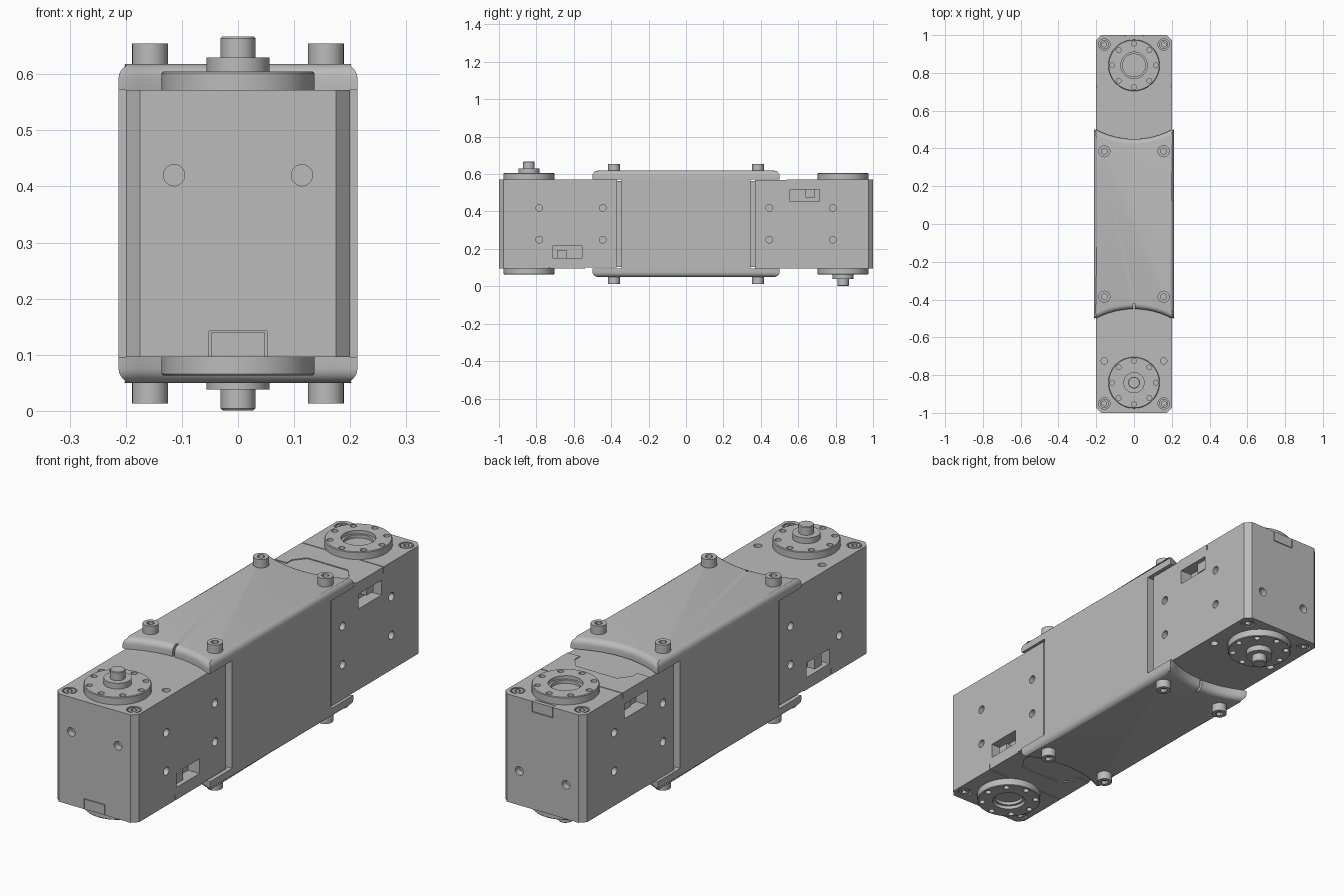
import bpy, bmesh
from math import pi, cos, sin, sqrt
from mathutils import Matrix, Vector

if "Cube" in bpy.data.objects:
    bpy.data.objects.remove(bpy.data.objects["Cube"], do_unlink=True)

MID = 0.334    # height of the centre line; parts are built around it
TOP = 0.238    # half height of an actuator body
AXIS_Y = -0.84  # rotation axis of the front actuator

grey = bpy.data.materials.new("light_grey")
grey.use_nodes = True
grey.diffuse_color = (0.5, 0.5, 0.5, 1)
grey.node_tree.nodes["Principled BSDF"].inputs["Base Color"].default_value = (0.5, 0.5, 0.5, 1)


def make(name, bm):
    bmesh.ops.recalc_face_normals(bm, faces=bm.faces)
    mesh = bpy.data.meshes.new(name)
    bm.to_mesh(mesh)
    bm.free()
    mesh.materials.append(grey)
    obj = bpy.data.objects.new(name, mesh)
    obj.location.z = MID
    bpy.context.scene.collection.objects.link(obj)
    return obj


def add_box(bm, lo, hi):
    lo, hi = Vector(lo), Vector(hi)
    m = Matrix.Translation((lo + hi) / 2) @ Matrix.Diagonal((*(hi - lo), 1))
    bmesh.ops.create_cube(bm, size=1, matrix=m)


def add_cyl(bm, loc, r, depth, axis="Z", n=24):
    turn = {"X": Matrix.Rotation(pi / 2, 4, "Y"), "Y": Matrix.Rotation(pi / 2, 4, "X"),
            "Z": Matrix.Identity(4)}[axis]
    bmesh.ops.create_cone(bm, cap_ends=True, segments=n, radius1=r, radius2=r,
                          depth=depth, matrix=Matrix.Translation(loc) @ turn)


def add_prism(bm, outline, z0, z1):
    face = bm.faces.new([bm.verts.new((x, y, z0)) for x, y in outline])
    up = bmesh.ops.extrude_face_region(bm, geom=[face])["geom"]
    bmesh.ops.translate(bm, vec=(0, 0, z1 - z0),
                        verts=[v for v in up if isinstance(v, bmesh.types.BMVert)])
    return [f for f in up if isinstance(f, bmesh.types.BMFace)][0]


def lathe(name, profile, y, side, n=48):
    bm = bmesh.new()
    verts = [bm.verts.new((r, 0, z)) for r, z in profile]
    edges = [bm.edges.new(p) for p in zip(verts, verts[1:])]
    bmesh.ops.spin(bm, geom=verts + edges, axis=(0, 0, 1), cent=(0, 0, 0),
                   angle=2 * pi, steps=n)
    bmesh.ops.remove_doubles(bm, verts=bm.verts, dist=1e-4)
    bmesh.ops.scale(bm, vec=(1, 1, side), verts=bm.verts)
    bmesh.ops.translate(bm, vec=(0, y, 0), verts=bm.verts)
    return make(name, bm)


def cut(obj, bm):
    cutter = make("cutter", bm)
    cutter.hide_render = True
    mod = obj.modifiers.new("cut", "BOOLEAN")
    mod.operation, mod.solver, mod.object = "DIFFERENCE", "EXACT", cutter
    bpy.context.view_layer.objects.active = obj
    bpy.ops.object.modifier_apply(modifier=mod.name)
    bpy.data.objects.remove(cutter, do_unlink=True)


def cut_box(obj, lo, hi):
    bm = bmesh.new()
    add_box(bm, lo, hi)
    cut(obj, bm)


def screw(name, x, y, z0, z1, r, socket):
    bm = bmesh.new()
    add_cyl(bm, (x, y, (z0 + z1) / 2), r, abs(z1 - z0))
    obj = make(name, bm)
    bm = bmesh.new()
    add_cyl(bm, (x, y, z1), socket, 0.03, n=6)
    cut(obj, bm)
    return obj


parts = []

# Actuator body with chamfered outer corners
bm = bmesh.new()
add_prism(bm, [(-.2, -.368), (-.2, -.975), (-.175, -1), (.175, -1), (.2, -.975), (.2, -.368)],
          -TOP, TOP)
body = make("actuator_body", bm)
parts.append(body)

# Mounting holes, connector slots and screw pockets
bm = bmesh.new()
for s in (-1, 1):
    for y in (-.785, -.445):
        for z in (-.085, .085):
            add_cyl(bm, (s * .2, y, z), .018, .06, "X")
    add_box(bm, (s * .175 - .03, -.715, -.184), (s * .175 + .03, -.555, -.119))
    add_cyl(bm, (s * .114, -1, .086), .019, .06, "Y")
    add_cyl(bm, (s * .157, -.725, TOP), .017, .05)
    for z in (-TOP, TOP):
        add_cyl(bm, (s * .157, -.95, z), .03, .03)
cut(body, bm)

# Recessed cover panel on the idler side
bm = bmesh.new()
half = [(.21, -.36), (.21, -.54), (.14, -.54), (.14, -.575), (.1, -.625)]
add_prism(bm, half + [(-x, y) for x, y in reversed(half)], -TOP - .01, -TOP + .004)
cut(body, bm)

# Seam lines of the cover and of the small end tab
cut_box(body, (-.21, -.732, -.25), (.21, -.728, -TOP + .005))
for s in (-1, 1):
    cut_box(body, (s * .2 - .004, -.73, -.25), (s * .2 + .004, -.726, -.21))
    cut_box(body, (s * .05 - .0015, -1.01, -.25), (s * .05 + .0015, -.994, -.192))
cut_box(body, (-.05, -1.01, -.194), (.05, -.994, -.191))
cut_box(body, (-.05, -.984, -.25), (.05, -.981, -TOP + .004))

# Connector blocks inside the slots
bm = bmesh.new()
for s in (-1, 1):
    add_box(bm, (s * .16 - .02, -.69, -.184), (s * .16 + .02, -.64, -.14))
parts.append(make("connector", bm))

# Output horn on one face, open idler ring on the other
horn = lathe("output_horn", [(0, .333), (.028, .333), (.031, .33), (.031, .296), (.056, .296),
                             (.056, .271), (.133, .271), (.136, .268), (.136, .23), (0, .23)],
             AXIS_Y, 1)
idler = lathe("idler_ring", [(0, .242), (.06, .242), (.06, .256), (.07, .256), (.07, .271),
                             (.133, .271), (.136, .268), (.136, .23), (0, .23)], AXIS_Y, -1)
for disc, side in ((horn, 1), (idler, -1)):
    bm = bmesh.new()
    for i in range(8):
        a = i * pi / 4
        add_cyl(bm, (.115 * cos(a), AXIS_Y + .115 * sin(a), side * .271), .013, .04, n=16)
    cut(disc, bm)
    parts.append(disc)

# Corner screws sunk in the body
for x in (-.157, .157):
    for s in (-1, 1):
        parts.append(screw("corner_screw", x, -.95, s * .22, s * .237, .024, .014))

# Sleeve plate with curved ends and a rounded rim
bm = bmesh.new()
end = []
for i in range(25):
    x = -.213 + .426 * i / 24
    end.append((x, max(-.5, -.88 + sqrt(.43 ** 2 - x * x))))
cap = add_prism(bm, end + [(-x, -y) for x, y in end], TOP, .284)
bmesh.ops.bevel(bm, geom=list(cap.edges), offset=.026, segments=5, profile=.5, affect="EDGES")
plate = make("sleeve_plate", bm)
cut_box(plate, (-.005, -.48, .2), (.005, -.42, .3))
parts.append(plate)

# Cap screws that hold the plate
for x in (-.157, .157):
    for y in (-.385, .385):
        parts.append(screw("cap_screw", x, y, .27, .321, .032, .017))

# Second actuator and opposite plate: the same parts turned half round
for obj in list(parts):
    twin = obj.copy()
    twin.name = "opposite_" + obj.name
    twin.rotation_euler.x = pi
    bpy.context.scene.collection.objects.link(twin)

# Sleeve walls and the narrower core behind the side grooves
bm = bmesh.new()
add_box(bm, (-.213, -.345, -TOP), (.213, .345, TOP))
parts.append(make("sleeve_walls", bm))
bm = bmesh.new()
add_box(bm, (-.17, -.4, -.23), (.17, .4, .23))
parts.append(make("inner_core", bm))

# Smooth the round surfaces, keep hard edges
bpy.ops.object.select_all(action="DESELECT")
for obj in parts:
    obj.select_set(True)
bpy.context.view_layer.objects.active = parts[0]
bpy.ops.object.shade_smooth_by_angle()
